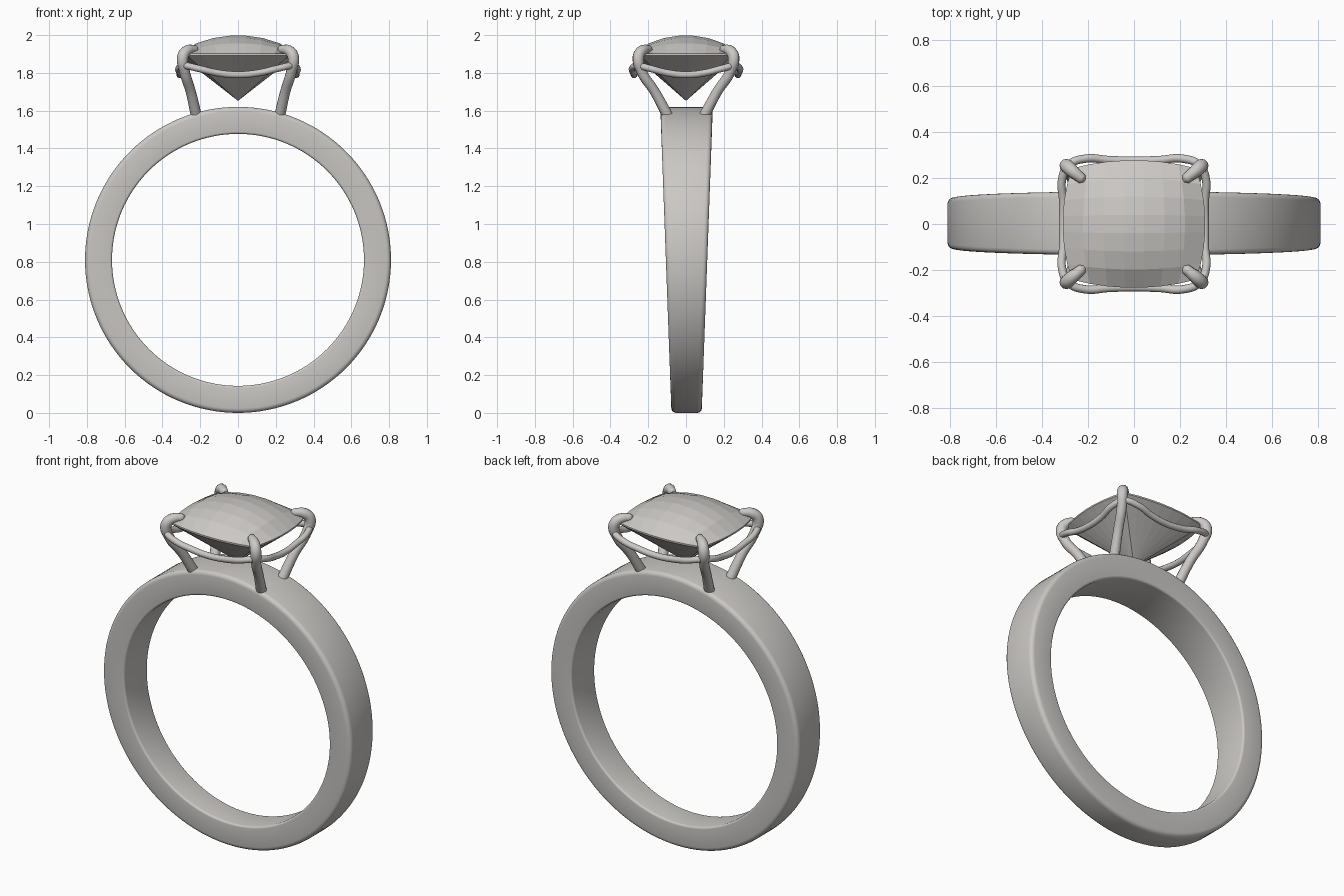
import bpy, bmesh
from math import sin, cos, pi, sqrt

cube = bpy.data.objects.get("Cube")
if cube:
    bpy.data.objects.remove(cube, do_unlink=True)

metal = bpy.data.materials.new("warm grey")
metal.use_nodes = True
GREY = (0.60, 0.58, 0.56, 1)
metal.diffuse_color = GREY
metal.node_tree.nodes["Principled BSDF"].inputs["Base Color"].default_value = GREY


def link(name, data):
    obj = bpy.data.objects.new(name, data)
    data.materials.append(metal)
    bpy.context.collection.objects.link(obj)
    bpy.ops.object.select_all(action='DESELECT')
    obj.select_set(True)
    bpy.context.view_layer.objects.active = obj
    return obj


def mesh_object(name, bm):
    bmesh.ops.recalc_face_normals(bm, faces=bm.faces)
    mesh = bpy.data.meshes.new(name)
    bm.to_mesh(mesh)
    bm.free()
    return link(name, mesh)


def wire(name, points, radius, closed=False, taper=None):
    """Round wire through points; taper lists a radius factor per point."""
    curve = bpy.data.curves.new(name, 'CURVE')
    curve.dimensions = '3D'
    curve.bevel_depth = radius
    curve.bevel_resolution = 4
    curve.resolution_u = 8
    curve.use_fill_caps = True
    spline = curve.splines.new('BEZIER')
    spline.bezier_points.add(len(points) - 1)
    spline.use_cyclic_u = closed
    for i, (bp, co) in enumerate(zip(spline.bezier_points, points)):
        bp.co = co
        bp.handle_left_type = bp.handle_right_type = 'AUTO'
        bp.radius = taper[i] if taper else 1
    link(name, curve)
    bpy.ops.object.convert(target='MESH')
    bpy.ops.object.shade_smooth_by_angle(angle=pi / 3)


# Band: rounded rectangular section swept in a circle, wider towards the top
R_OUT, R_IN, CENTRE, STEPS = 0.81, 0.667, 0.81, 128
half = []
for radius, round_r, a0 in ((R_IN, 0.012, pi), (R_OUT, 0.024, pi / 2)):
    inner = radius == R_IN
    cr = radius + round_r if inner else radius - round_r
    for k in range(5):
        a = a0 - k * pi / 8
        half.append((cr + round_r * cos(a), round_r * (sin(a) - 1)))
profile = [(r, inset, 1) for r, inset in half]
profile += [(r, inset, -1) for r, inset in reversed(half)]
bm = bmesh.new()
rings = []
for s in range(STEPS):
    a = 2 * pi * s / STEPS
    ring = []
    for r, inset, side in profile:
        z = CENTRE + r * sin(a)
        width = 0.08 + 0.0365 * z
        ring.append(bm.verts.new((r * cos(a), side * (width + inset) + 0.003, z)))
    rings.append(ring)
count = len(profile)
for s in range(STEPS):
    a, b = rings[s], rings[(s + 1) % STEPS]
    for i in range(count):
        j = (i + 1) % count
        bm.faces.new((a[i], a[j], b[j], b[i]))
mesh_object("band", bm)
bpy.ops.object.shade_smooth_by_angle(angle=pi / 6)

# Stone: cushion outline, faceted domed crown, thin girdle, pointed pavilion
N = 7
bm = bmesh.new()
grid = {}
for i in range(N + 1):
    for j in range(N + 1):
        u, v = 2 * i / N - 1, 2 * j / N - 1
        x = 0.31 * u * sqrt(1 - 0.24 * v * v)
        y = 0.277 * v * sqrt(1 - 0.24 * u * u)
        z = 1.902 + 0.098 * (1 - u ** 2) ** 0.8 * (1 - v ** 2) ** 0.8
        grid[i, j] = bm.verts.new((x, y, z))
for i in range(N):
    for j in range(N):
        bm.faces.new((grid[i, j], grid[i + 1, j], grid[i + 1, j + 1], grid[i, j + 1]))
rim = [grid[i, 0] for i in range(N)] + [grid[N, j] for j in range(N)]
rim += [grid[i, N] for i in range(N, 0, -1)] + [grid[0, j] for j in range(N, 0, -1)]
low = [bm.verts.new((p.co.x, p.co.y, 1.893)) for p in rim]
culet = bm.verts.new((0, 0, 1.652))
for k in range(len(rim)):
    n = (k + 1) % len(rim)
    bm.faces.new((rim[k], low[k], low[n], rim[n]))
    bm.faces.new((low[k], culet, low[n]))
mesh_object("stone", bm)

# Prongs: four wires flaring up from the band and hooking over the corners
prong = [(0.22, 0.095, 1.57), (0.25, 0.165, 1.70), (0.283, 0.236, 1.81),
         (0.292, 0.252, 1.885), (0.272, 0.234, 1.916), (0.225, 0.195, 1.925),
         (0.215, 0.187, 1.925)]
thickness = [1, 0.92, 0.95, 1.05, 1, 0.75, 0.3]
for sx, side in ((1, "left"), (-1, "right")):
    for sy, end in ((-1, "front"), (1, "back")):
        wire(f"prong_{end}_{side}", [(sx * x, sy * y, z) for x, y, z in prong],
             0.029, taper=thickness)

# Gallery rail: wavy loop that dips between the prongs
quarter = [(0.308, 0, 1.79), (0.308, 0.1, 1.80), (0.313, 0.19, 1.823),
           (0.285, 0.255, 1.838), (0.21, 0.284, 1.823), (0.11, 0.278, 1.80)]
top = (0, 0.275, 1.79)
upper = quarter + [top] + [(-x, y, z) for x, y, z in reversed(quarter)]
rail = upper + [(x, -y, z) for x, y, z in reversed(upper[1:-1])]
wire("gallery_rail", rail, 0.018, closed=True)
